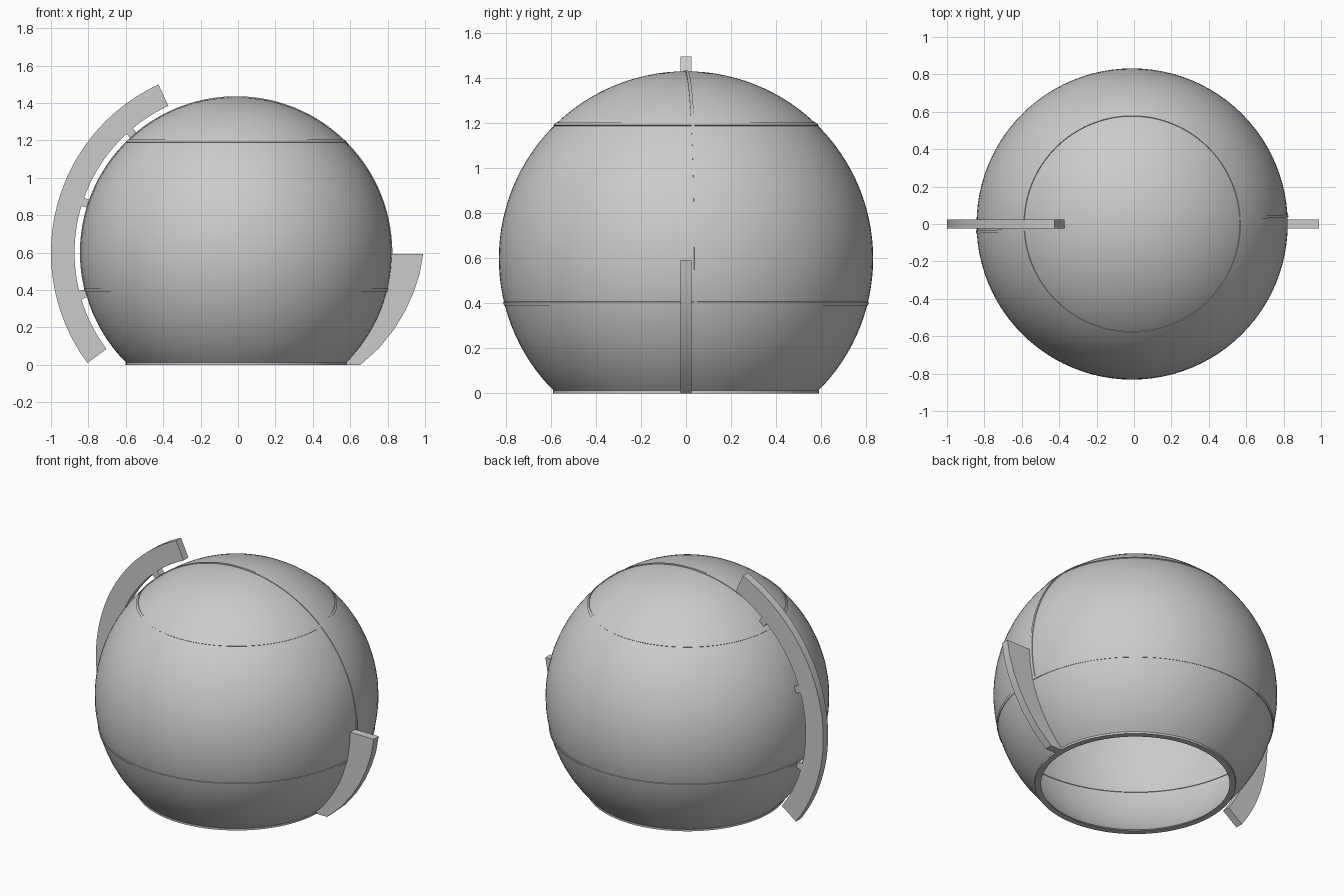
import bpy, bmesh
from math import sin, cos, radians, pi, asin, sqrt

if "Cube" in bpy.data.objects:
    bpy.data.objects.remove(bpy.data.objects["Cube"])

CX, CZ, R = -0.01, 0.60, 0.832   # sphere centre and radius
WALL = 0.016


def finish(name, bm, smooth=35):
    bmesh.ops.remove_doubles(bm, verts=bm.verts, dist=1e-5)
    bmesh.ops.recalc_face_normals(bm, faces=bm.faces)
    me = bpy.data.meshes.new(name)
    bm.to_mesh(me)
    bm.free()
    ob = bpy.data.objects.new(name, me)
    bpy.context.collection.objects.link(ob)
    bpy.ops.object.select_all(action='DESELECT')
    ob.select_set(True)
    bpy.context.view_layer.objects.active = ob
    bpy.ops.object.shade_smooth_by_angle(angle=radians(smooth))
    return ob


def lathe(name, profile, closed=True, steps=96):
    """Spin an (r, z) profile about the dome axis."""
    bm = bmesh.new()
    vs = [bm.verts.new((CX + r, 0, z)) for r, z in profile]
    n = len(vs)
    edges = [bm.edges.new((vs[i], vs[(i + 1) % n])) for i in range(n if closed else n - 1)]
    bmesh.ops.spin(bm, geom=vs + edges, cent=(CX, 0, 0), axis=(0, 0, 1),
                   angle=2 * pi, steps=steps, use_duplicate=False)
    return finish(name, bm)


def plate(name, inner, outer, half_y):
    """Solid strip between two matching (x, z) curves."""
    bm = bmesh.new()
    rows = [[bm.verts.new((x, y, z)) for (x, z), y in
             ((a, -half_y), (b, -half_y), (b, half_y), (a, half_y))]
            for a, b in zip(inner, outer)]
    for p, q in zip(rows, rows[1:]):
        for i in range(4):
            j = (i + 1) % 4
            bm.faces.new((p[i], p[j], q[j], q[i]))
    bm.faces.new(rows[0])
    bm.faces.new(rows[-1][::-1])
    return finish(name, bm)


def arc(r, a0, a1, n, side=1):
    return [(CX + side * r * cos(radians(a0 + (a1 - a0) * i / n)),
             CZ + r * sin(radians(a0 + (a1 - a0) * i / n))) for i in range(n + 1)]


# hollow dome, open at the bottom
def meridian(r):
    a0 = asin(-CZ / r)
    pts = [(r * cos(a0 + (pi / 2 - a0) * i / 44), CZ + r * sin(a0 + (pi / 2 - a0) * i / 44))
           for i in range(45)]
    pts[-1] = (0, CZ + r)
    return pts


lathe("dome_shell", meridian(R - WALL)[::-1] + meridian(R), closed=False)

# bottom rim
rb = sqrt(R * R - CZ * CZ)
lathe("base_rim", [(rb - WALL, 0), (rb + 0.014, 0), (rb + 0.014, 0.012), (rb - WALL, 0.012)])

# horizontal seam rings, showing inside and out
for name, z in (("lower_seam", 0.40), ("upper_seam", 1.195)):
    a = asin((z - CZ) / R)
    w = 0.008 / R
    lathe(name, [(r * cos(t), CZ + r * sin(t)) for r, t in
                 ((R - WALL - 0.004, a - w), (R + 0.004, a - w),
                  (R + 0.004, a + w), (R - WALL - 0.004, a + w))])

# seam over the top, turned slightly from the x axis
low = math_low = -13.9
seam = plate("crown_seam", arc(R - WALL - 0.004, low, 180 - low, 96),
             arc(R + 0.004, low, 180 - low, 96), 0.007)
for v in seam.data.vertices:
    x, y = v.co.x - CX, v.co.y
    t = radians(3)
    v.co.x, v.co.y = CX + x * cos(t) - y * sin(t), x * sin(t) + y * cos(t)

# long curved rail on the left, with stand-off pads
plate("left_rail", arc(0.864, -36.6, 65.2, 48, -1), arc(0.99, -36.6, 65.2, 48, -1), 0.025)
for i, a in enumerate((-15.2, 18.3, 48.8)):
    plate(f"rail_pad_{i + 1}", arc(R - 0.006, a - 1.5, a + 1.5, 3, -1),
          arc(0.87, a - 1.5, a + 1.5, 3, -1), 0.025)

# tapering fin on the right
outer = [(0.99, 0.592), (0.972, 0.49), (0.94, 0.39), (0.895, 0.29),
         (0.835, 0.19), (0.755, 0.09), (0.655, 0.0)]
inner = [(CX + sqrt((R - 0.003) ** 2 - (z - CZ) ** 2), z) for _, z in outer]
plate("right_fin", inner, outer, 0.025)
